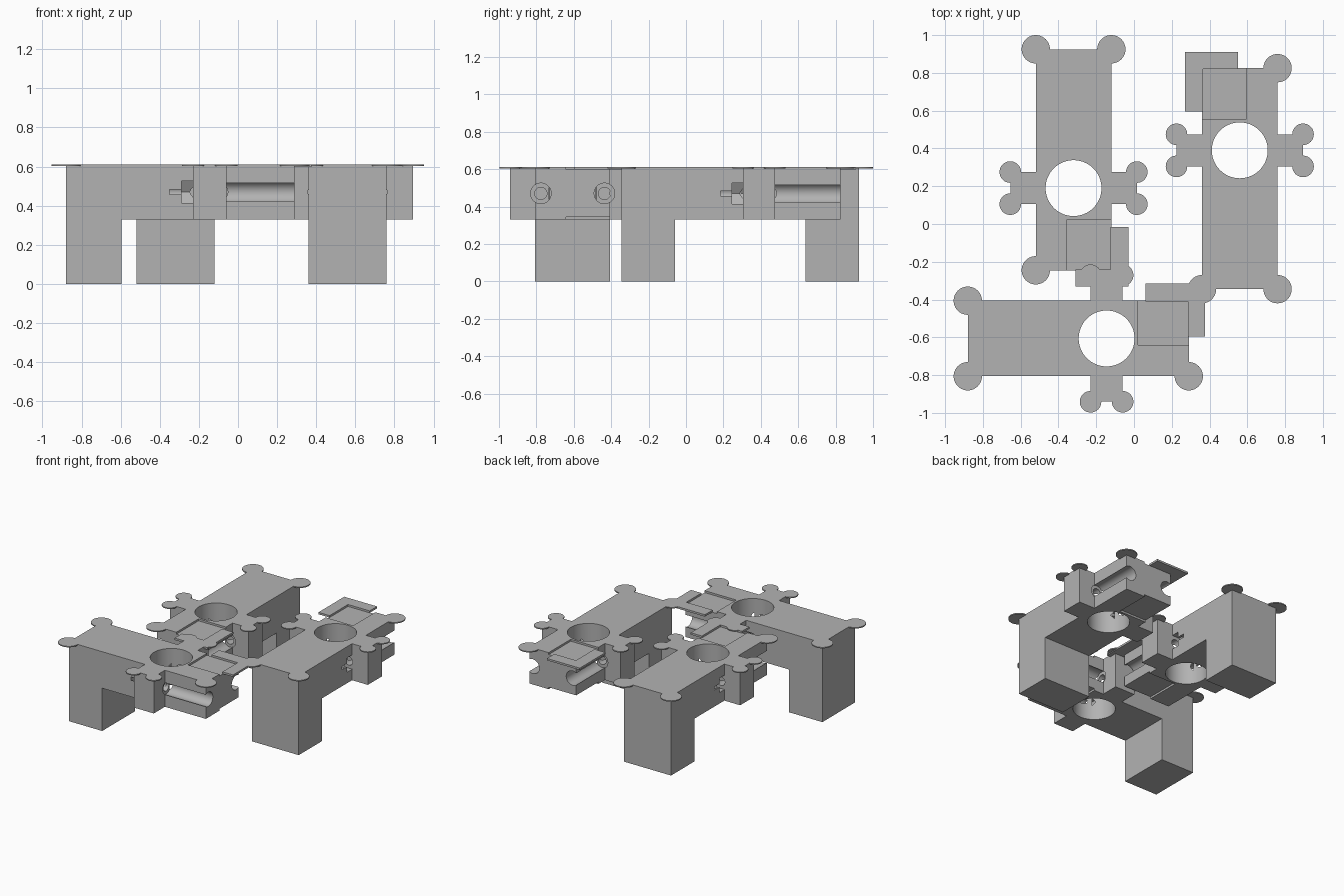
import bpy, bmesh, math
from mathutils import Matrix, Vector

if "Cube" in bpy.data.objects:
    bpy.data.objects.remove(bpy.data.objects["Cube"], do_unlink=True)

grey = bpy.data.materials.new("plain grey")
grey.use_nodes = True
grey.diffuse_color = (0.45, 0.45, 0.45, 1)
grey.node_tree.nodes["Principled BSDF"].inputs["Base Color"].default_value = (0.45, 0.45, 0.45, 1)

TOP, UNDER = 0.612, 0.33       # top face and underside of the arm
HALF, TIP, HEEL = 0.2, 0.435, -0.735   # half width, free end, leg end
SKIN = 0.015                   # depth of the pockets and corner plate
BOLT_X, BOLT_Z = 0.17, 0.47    # bolt channel axis


def make_object(name, bm):
    bmesh.ops.recalc_face_normals(bm, faces=bm.faces)
    mesh = bpy.data.meshes.new(name)
    bm.to_mesh(mesh)
    bm.free()
    mesh.materials.append(grey)
    obj = bpy.data.objects.new(name, mesh)
    bpy.context.scene.collection.objects.link(obj)
    return obj


def prism(name, points, offset):
    """Extrude a closed polygon along an offset."""
    bm = bmesh.new()
    face = bm.faces.new([bm.verts.new(p) for p in points])
    new = bmesh.ops.extrude_face_region(bm, geom=[face])["geom"]
    bmesh.ops.translate(bm, vec=offset, verts=[v for v in new if isinstance(v, bmesh.types.BMVert)])
    return make_object(name, bm)


def box(name, x0, x1, y0, y1, z0, z1):
    return prism(name, [(x0, y0, z0), (x1, y0, z0), (x1, y1, z0), (x0, y1, z0)], Vector((0, 0, z1 - z0)))


def cylinder(name, radius, start, end, sides=48):
    """Round or many-sided bar between two points."""
    a, b = Vector(start), Vector(end)
    turn = Vector((0, 0, 1)).rotation_difference(b - a).to_matrix().to_4x4()
    bm = bmesh.new()
    bmesh.ops.create_cone(bm, cap_ends=True, segments=sides, radius1=radius, radius2=radius,
                          depth=(b - a).length, matrix=Matrix.Translation((a + b) / 2) @ turn)
    return make_object(name, bm)


def combine(target, tool, operation):
    mod = target.modifiers.new("combine", "BOOLEAN")
    mod.operation, mod.object, mod.solver = operation, tool, "EXACT"
    bpy.context.view_layer.update()
    graph = bpy.context.evaluated_depsgraph_get()
    mesh = bpy.data.meshes.new_from_object(target.evaluated_get(graph))
    target.modifiers.clear()
    target.data = mesh
    bpy.data.objects.remove(tool, do_unlink=True)


# Arm with a leg at one end, from a side profile
profile = [(HEEL, 0), (-0.45, 0), (-0.45, UNDER), (TIP, UNDER), (TIP, TOP), (HEEL, TOP)]
arm = prism("arm_and_leg", [(-HALF, y, z) for y, z in profile], Vector((2 * HALF, 0, 0)))
combine(arm, box("side_stubs", -0.335, 0.335, -0.085, 0.085, UNDER, TOP), "UNION")

# Round opening and shallow corner pockets above and below
combine(arm, cylinder("opening", 0.148, (0, 0, 0.2), (0, 0, 0.8), 64), "DIFFERENCE")
for z in (TOP, UNDER):
    combine(arm, box("pocket", -0.25, 0.035, 0.165, 0.5, z - SKIN, z + SKIN), "DIFFERENCE")

# Bolt channels on both sides: head groove, shank hole and nut slot
for side in (-1, 1):
    x = side * BOLT_X
    for radius, y0, y1, sides in ((0.055, 0.075, 0.5, 48), (0.0325, -0.205, 0.1, 32)):
        combine(arm, cylinder("channel", radius, (x, y0, BOLT_Z), (x, y1, BOLT_Z), sides), "DIFFERENCE")
    hexagon = [(x + 0.064 * math.cos(k * math.pi / 3), -0.145, BOLT_Z + 0.064 * math.sin(k * math.pi / 3))
               for k in range(6)]
    combine(arm, prism("nut_slot", hexagon, Vector((0, 0.062, 0))), "DIFFERENCE")

# L-shaped corner plate around the pocket
corner = [(-0.29, 0.205), (-0.195, 0.205), (-0.195, 0.43), (-0.01, 0.43), (-0.01, 0.52), (-0.29, 0.52)]
plate = prism("corner_plate", [(x, y, TOP - SKIN) for x, y in corner], Vector((0, 0, SKIN)))

# Thin round pads on the corners of the arm and stubs
spots = [(-HALF, HEEL, 0.075), (HALF, HEEL, 0.075), (HALF, TIP, 0.075)]
spots += [(sx * 0.335, sy * 0.085, 0.057) for sx in (-1, 1) for sy in (-1, 1)]
pads = [cylinder("round_pad", r, (x, y, TOP - 0.008), (x, y, TOP), 40) for x, y, r in spots]

parts = [arm, plate] + pads
for obj in parts:
    bpy.ops.object.select_all(action="DESELECT")
    obj.select_set(True)
    bpy.context.view_layer.objects.active = obj
    bpy.ops.object.shade_smooth_by_angle(angle=math.radians(30))

# Three identical pieces, turned a quarter circle from one another
for x, y, angle in ((-0.145, -0.606, -90), (-0.32, 0.19, 180), (0.56, 0.39, 0)):
    place = Matrix.Translation((x, y, 0)) @ Matrix.Rotation(math.radians(angle), 4, "Z")
    for part in parts:
        obj = part
        if angle:
            obj = part.copy()
            bpy.context.scene.collection.objects.link(obj)
        obj.matrix_world = place
